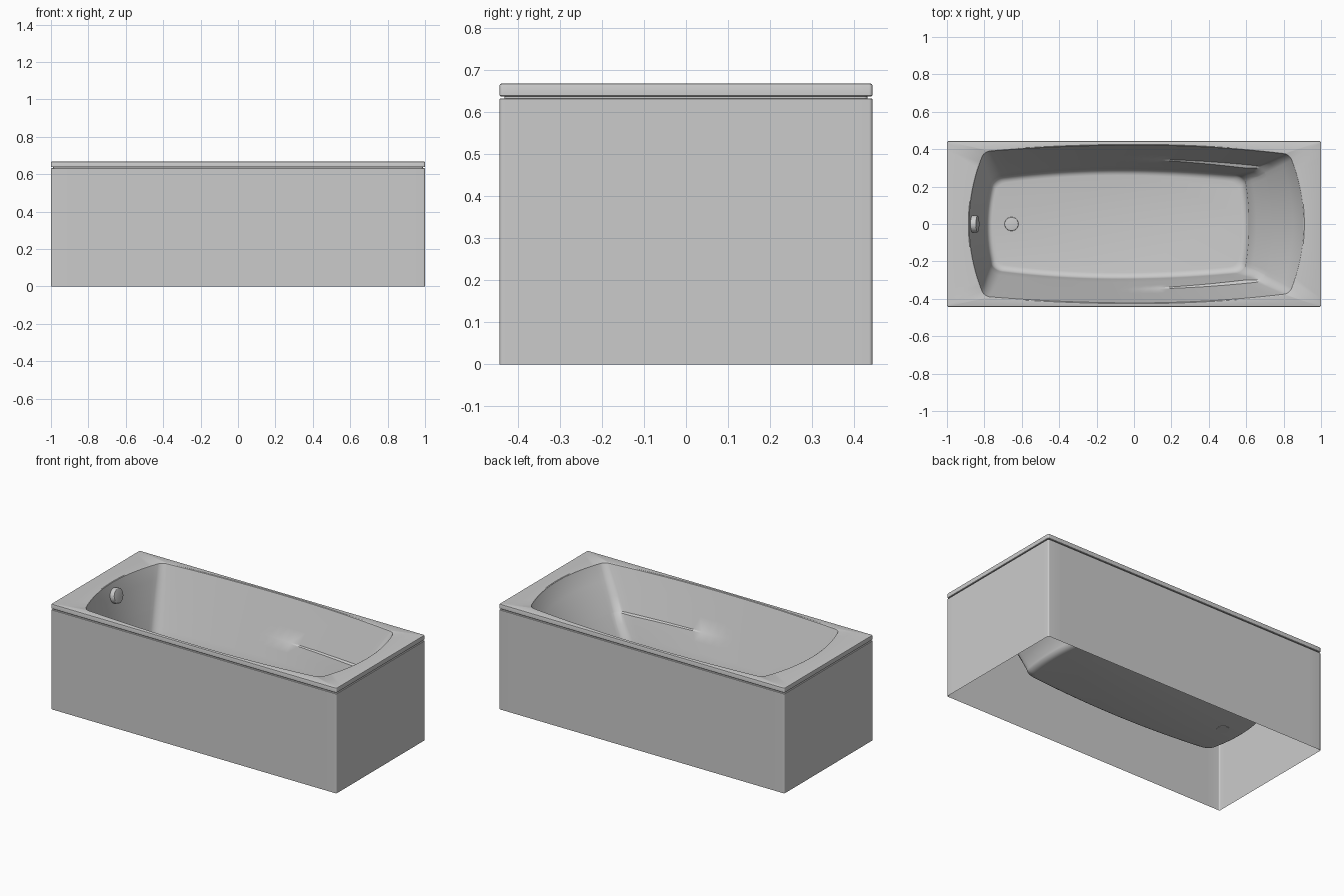
import bpy, bmesh, math
from mathutils import Matrix

cube = bpy.data.objects.get("Cube")
if cube:
    bpy.data.objects.remove(cube)

HALF_X, HALF_Y, TOP = 1.0, 0.443, 0.667
LIP = 0.637      # underside of the rim
FLOOR = 0.205

white = bpy.data.materials.new("light_grey_enamel")
white.use_nodes = True
colour = (0.6, 0.6, 0.6, 1)
white.diffuse_color = colour
white.node_tree.nodes["Principled BSDF"].inputs["Base Color"].default_value = colour


def unit_ring(rx, ry, arc=6, side=24):
    """Rounded square from -1 to 1, counter-clockwise."""
    corners = []
    for k, (sx, sy) in enumerate([(1, 1), (-1, 1), (-1, -1), (1, -1)]):
        angles = [math.pi / 2 * (k + i / arc) for i in range(arc + 1)]
        corners.append([(sx * (1 - rx) + rx * math.cos(a),
                         sy * (1 - ry) + ry * math.sin(a)) for a in angles])
    points = []
    for k, corner in enumerate(corners):
        points += corner
        (x0, y0), (x1, y1) = corner[-1], corners[(k + 1) % 4][0]
        points += [(x0 + (x1 - x0) * i / side, y0 + (y1 - y0) * i / side)
                   for i in range(1, side)]
    return points


def box_ring(inset, z, radius=0.008):
    hx, hy = HALF_X - inset, HALF_Y - inset
    return [(u * hx, v * hy, z) for u, v in unit_ring(radius / hx, radius / hy)]


def basin_ring(shape, z, ledge=0.0):
    """Bowed outline; shape holds end, side and corner positions."""
    left, left_c, right, right_c, side, side_l, side_r, radius = shape
    ring = []
    for u, v in unit_ring(radius / 0.85, radius / 0.4):
        x0 = left + (left_c - left) * v * v
        x1 = right + (right_c - right) * v * v
        x = x0 + (x1 - x0) * (u + 1) / 2
        corner = side_l if u < 0 else side_r
        y = v * (side + (corner - side) * u * u)
        # armrest step, growing toward the sloping end
        if ledge and abs(v) > 0.9 and x > -0.03:
            y -= math.copysign(ledge * min((x + 0.03) / 0.6, 1) *
                               max(0, min(1, (0.72 - x) / 0.1)), y)
        ring.append((x, y, z))
    return ring


def mix(a, b, t):
    return [p + (q - p) * t for p, q in zip(a, b)]


def finish(name, bm, angle=30):
    mesh = bpy.data.meshes.new(name)
    bm.to_mesh(mesh)
    bm.free()
    mesh.materials.append(white)
    obj = bpy.data.objects.new(name, mesh)
    bpy.context.collection.objects.link(obj)
    bpy.ops.object.select_all(action='DESELECT')
    obj.select_set(True)
    bpy.context.view_layer.objects.active = obj
    bpy.ops.object.shade_smooth_by_angle(angle=math.radians(angle))
    return obj


def loft(name, rings, cap=False):
    bm = bmesh.new()
    rows = [[bm.verts.new(p) for p in ring] for ring in rings]
    n = len(rows[0])
    for a, b in zip(rows, rows[1:]):
        for i in range(n):
            j = (i + 1) % n
            bm.faces.new((a[i], a[j], b[j], b[i]))
    if cap:
        bm.faces.new(rows[-1])
    return finish(name, bm)


# Skirt panels, open underneath
loft("side_panels", [box_ring(0, 0), box_ring(0, LIP - 0.007),
                     box_ring(0.002, LIP - 0.005), box_ring(0.012, LIP - 0.005)])

# Rim and basin as one continuous shell
# left end, left corner, right end, right corner, side, side corners, radius
mouth = (-0.88, -0.80, 0.905, 0.83, 0.42, 0.385, 0.37, 0.03)
foot = (-0.79, -0.755, 0.615, 0.59, 0.295, 0.25, 0.26, 0.06)
base = (-0.76, -0.73, 0.575, 0.55, 0.26, 0.215, 0.225, 0.06)
lip_edge = [p + d for p, d in zip(mouth, (-.006, -.006, .006, .006, .006, .006, .006, 0))]
FOOT_Z = 0.245
wall_top = TOP - 0.009


def wall(z, ledge=0.0):
    t = (wall_top - z) / (wall_top - FOOT_Z)
    return basin_ring(mix(mouth, foot, t), z, ledge)


shell = [box_ring(0.012, LIP - 0.005), box_ring(0.012, LIP), box_ring(0.002, LIP),
         box_ring(0, LIP + 0.002), box_ring(0, TOP - 0.004),
         box_ring(0.0012, TOP - 0.0012), box_ring(0.004, TOP)]
shell += [basin_ring(lip_edge, TOP),
          basin_ring(mix(lip_edge, mouth, 0.7), TOP - 0.003)]
shell += [wall(wall_top), wall(0.58), wall(0.5), wall(0.422)]
shell += [wall(0.416, 0.016), wall(0.36, 0.012), wall(0.30, 0.005), wall(FOOT_Z)]
for i in range(1, 6):
    a = math.pi / 2 * i / 5
    shell.append(basin_ring(mix(foot, base, 1 - math.cos(a)),
                            FOOT_Z - (FOOT_Z - FLOOR) * math.sin(a)))
loft("rim_and_basin", shell, cap=True)


def disc(name, radius, depth, bevel, matrix):
    bm = bmesh.new()
    bmesh.ops.create_cone(bm, cap_ends=True, segments=40, radius1=radius,
                          radius2=radius, depth=depth)
    edges = [e for e in bm.edges if all(v.co.z > 0 for v in e.verts)]
    bmesh.ops.bevel(bm, geom=edges, offset=bevel, segments=3, affect='EDGES', profile=0.5)
    bm.transform(matrix)
    return finish(name, bm)


# Overflow knob on the steep end wall, drain cover on the floor
disc("overflow_knob", 0.046, 0.034, 0.005,
     Matrix.Translation((-0.852, 0, 0.59)) @ Matrix.Rotation(math.radians(78), 4, 'Y'))
disc("drain_cover", 0.037, 0.008, 0.003, Matrix.Translation((-0.655, 0, FLOOR + 0.002)))
